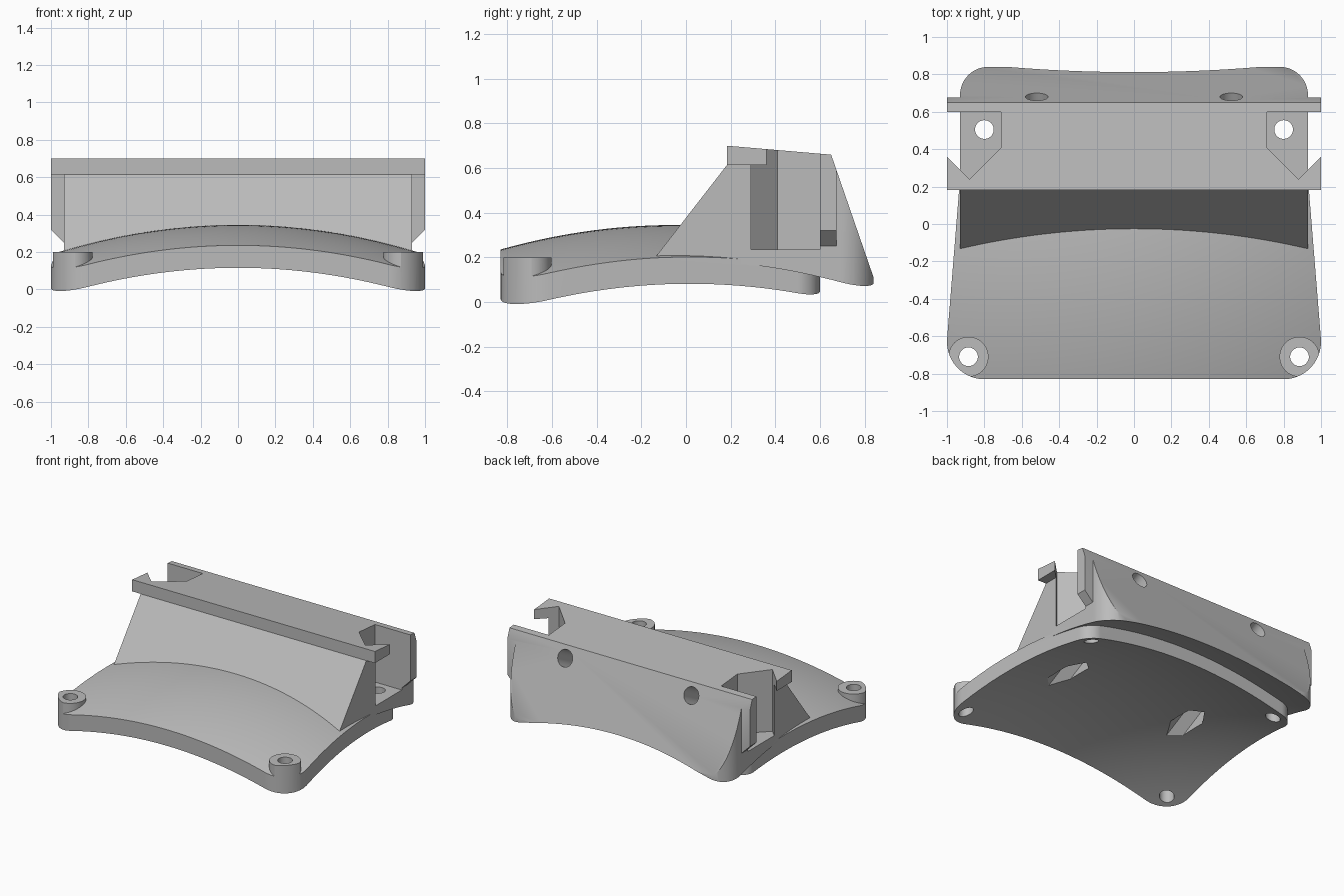
import bpy, bmesh, math
from mathutils import Vector

if "Cube" in bpy.data.objects:
    bpy.data.objects.remove(bpy.data.objects["Cube"], do_unlink=True)


def make(name, bm):
    bmesh.ops.recalc_face_normals(bm, faces=bm.faces)
    mesh = bpy.data.meshes.new(name)
    bm.to_mesh(mesh)
    bm.free()
    ob = bpy.data.objects.new(name, mesh)
    bpy.context.scene.collection.objects.link(ob)
    return ob


def prism(name, pts, axis, lo, hi):
    """Extrude a 2D profile along one axis (the two others keep their order)."""
    bm = bmesh.new()

    def place(p, d):
        c = list(p)
        c.insert(axis, d)
        return bm.verts.new(c)
    face = bm.faces.new([place(p, lo) for p in pts])
    new = bmesh.ops.extrude_face_region(bm, geom=[face])["geom"]
    shift = Vector((0, 0, 0))
    shift[axis] = hi - lo
    bmesh.ops.translate(bm, vec=shift, verts=[v for v in new if isinstance(v, bmesh.types.BMVert)])
    return make(name, bm)


def rod(name, start, end, radius, sides=48):
    start, end = Vector(start), Vector(end)
    d = end - start
    bm = bmesh.new()
    bmesh.ops.create_cone(bm, cap_ends=True, segments=sides, radius1=radius, radius2=radius, depth=d.length)
    bm.transform(d.to_track_quat("Z", "Y").to_matrix().to_4x4())
    bmesh.ops.translate(bm, vec=(start + end) / 2, verts=bm.verts)
    return make(name, bm)


def dome(name, peak, floor):
    """Solid with a doubly curved top and a flat base."""
    bm = bmesh.new()
    bmesh.ops.create_grid(bm, x_segments=44, y_segments=44, size=1.12)
    base = list(bm.faces)
    new = bmesh.ops.extrude_face_region(bm, geom=base)["geom"]
    top = [v for v in new if isinstance(v, bmesh.types.BMVert)]
    for v in bm.verts:
        v.co.z = floor
    for v in top:
        v.co.z = peak - 0.158 * v.co.x ** 2 - 0.18 * (v.co.y + 0.05) ** 2
    bmesh.ops.triangulate(bm, faces=bm.faces)
    return make(name, bm)


def combine(ob, other, op):
    """Apply a boolean and discard the second solid."""
    mod = ob.modifiers.new("join", "BOOLEAN")
    mod.operation, mod.solver, mod.object = op, "EXACT", other
    dg = bpy.context.evaluated_depsgraph_get()
    mesh = bpy.data.meshes.new_from_object(ob.evaluated_get(dg))
    ob.modifiers.clear()
    ob.data = mesh
    bpy.data.objects.remove(other, do_unlink=True)


def arc(cx, cy, r, a0, a1, n=14):
    return [(cx + r * math.cos(math.radians(a0 + (a1 - a0) * i / n)),
             cy + r * math.sin(math.radians(a0 + (a1 - a0) * i / n))) for i in range(n + 1)]


def mirrored(half):
    return half + [(-x, y) for x, y in reversed(half)]


SIDES = (-1, 1)

# Domed base plate with corner bosses
mount = dome("curved_mount", 0.345, -0.4)
for s in SIDES:
    combine(mount, rod("boss", (s * 0.885, -0.71, -0.2), (s * 0.885, -0.71, 0.3), 0.107), "UNION")
    combine(mount, rod("boss_top", (s * 0.885, -0.71, 0.2), (s * 0.885, -0.71, 1), 0.109), "DIFFERENCE")
outline = mirrored(arc(0.8, -0.63, 0.2, -90, 4) + arc(0.8, 0.49, 0.11, 4, 90))
combine(mount, prism("plate_outline", outline, 2, -0.3, 0.8), "INTERSECT")
combine(mount, dome("plate_underside", 0.225, -1), "DIFFERENCE")

# Wedge block with top lip and rear tabs
block = prism("block", mirrored([(0.93, -0.4)] + arc(0.78, 0.69, 0.15, 0, 90)), 2, -0.1, 1)
lip = [(-1, 0), (1, 0), (1, 0.5), (-1, 0.5)]
combine(block, prism("top_lip", lip, 2, 0.613, 1.1), "UNION")
tabs = mirrored([(0.9, 0.22), (1, 0.32), (1, 1.2)])
combine(block, prism("rear_tabs", tabs, 1, 0.55, 0.675), "UNION")
side = [(-0.293, 0), (0.183, 0.613), (0.183, 0.7), (0.65, 0.66), (0.878, 0)]
combine(block, prism("side_profile", side, 0, -1.3, 1.3), "INTERSECT")
combine(block, dome("block_underside", 0.325, -1), "DIFFERENCE")
combine(mount, block, "UNION")

# Side pockets, vertical holes and slanted screw holes
pocket = [(0.71, 0.6), (0.71, 0.41), (0.88, 0.24), (1.1, 0.46), (1.1, 0.6)]
for s in SIDES:
    combine(mount, prism("pocket", [(s * x, y) for x, y in pocket], 2, 0.235, 1.3), "DIFFERENCE")
    for x, y in ((0.885, -0.71), (0.8, 0.505)):
        combine(mount, rod("hole", (s * x, y, -0.2), (s * x, y, 0.6), 0.05), "DIFFERENCE")
    a, b = Vector((s * 0.52, 0.68, 0.573)), Vector((s * 0.52, -0.06, 0.185))
    combine(mount, rod("screw_hole", a.lerp(b, -0.3), a.lerp(b, 0.8), 0.06), "DIFFERENCE")
    combine(mount, rod("nut_slot", a.lerp(b, 0.6), a.lerp(b, 1.6), 0.09, 6), "DIFFERENCE")

# Single grey finish
grey = bpy.data.materials.new("plain_grey")
grey.use_nodes = True
grey.diffuse_color = (0.5, 0.5, 0.5, 1)
grey.node_tree.nodes["Principled BSDF"].inputs["Base Color"].default_value = (0.5, 0.5, 0.5, 1)
mount.data.materials.clear()
mount.data.materials.append(grey)
for p in mount.data.polygons:
    p.material_index = 0

bpy.ops.object.select_all(action="DESELECT")
mount.select_set(True)
bpy.context.view_layer.objects.active = mount
bpy.ops.object.shade_smooth_by_angle(angle=math.radians(25))
